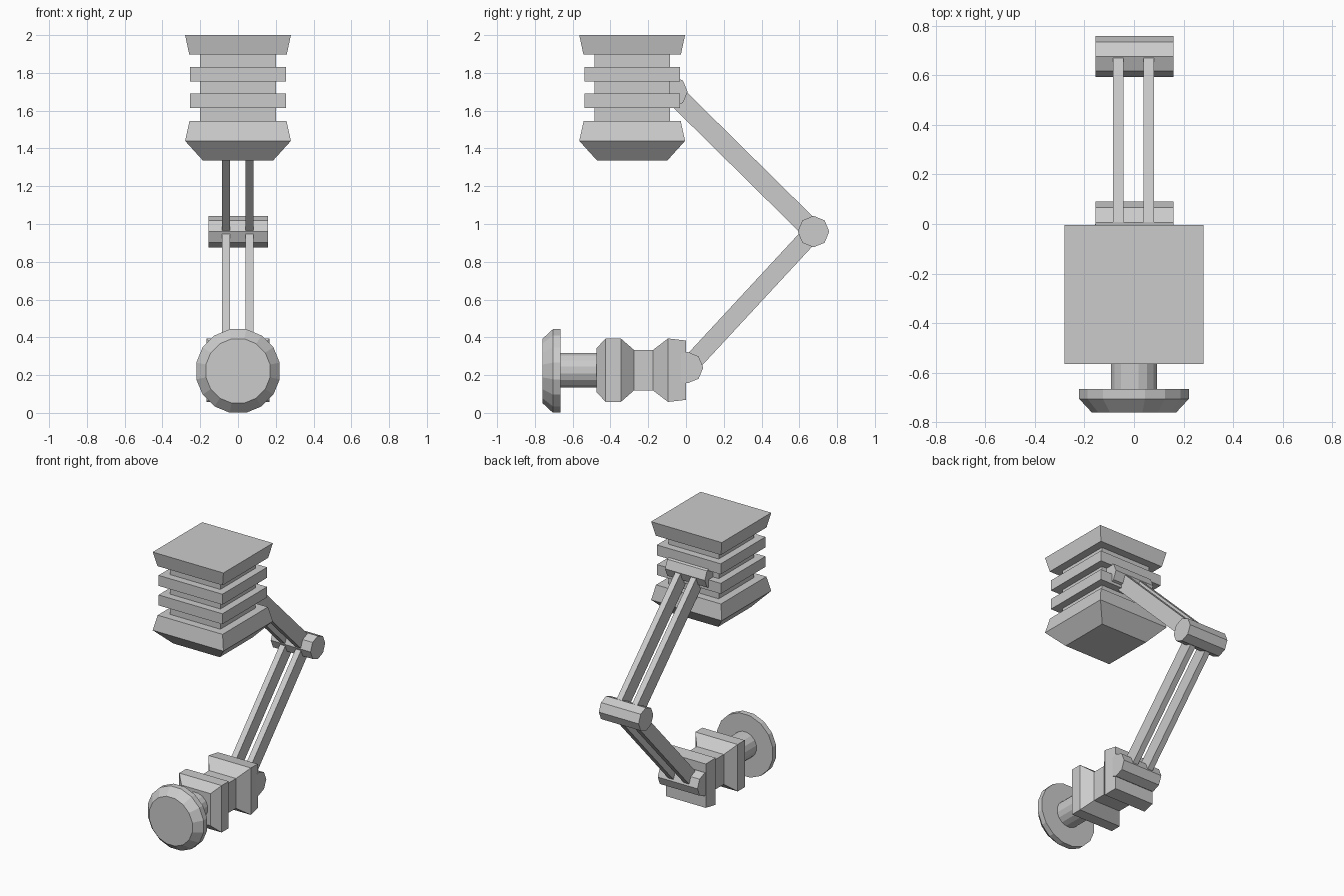
import bpy, bmesh, math
from mathutils import Vector, Matrix

if "Cube" in bpy.data.objects:
    bpy.data.objects.remove(bpy.data.objects["Cube"])

grey = bpy.data.materials.new("light_grey")
grey.diffuse_color = (0.6, 0.6, 0.6, 1)
grey.use_nodes = True
grey.node_tree.nodes["Principled BSDF"].inputs["Base Color"].default_value = grey.diffuse_color


def loft(name, sides, profile, matrix, turn=0.5):
    """Stack regular rings of (apothem, height) along local z and cap the ends."""
    bm = bmesh.new()
    rings = []
    for a, h in profile:
        r = a / math.cos(math.pi / sides)
        rings.append([bm.verts.new((r * math.cos(2 * math.pi * (i + turn) / sides),
                                    r * math.sin(2 * math.pi * (i + turn) / sides), h))
                      for i in range(sides)])
    for lo, hi in zip(rings, rings[1:]):
        for i in range(sides):
            j = (i + 1) % sides
            bm.faces.new((lo[i], lo[j], hi[j], hi[i]))
    bm.faces.new(rings[0][::-1])
    bm.faces.new(rings[-1])
    bm.transform(matrix)
    return finish(name, bm)


def finish(name, bm):
    bmesh.ops.recalc_face_normals(bm, faces=bm.faces)
    mesh = bpy.data.meshes.new(name)
    bm.to_mesh(mesh)
    bm.free()
    mesh.materials.append(grey)
    ob = bpy.data.objects.new(name, mesh)
    bpy.context.collection.objects.link(ob)
    return ob


def bar(name, x, width, thick, start, end):
    """Flat bar between two (y, z) points."""
    a, b = Vector((x, *start)), Vector((x, *end))
    d = b - a
    bm = bmesh.new()
    bmesh.ops.create_cube(bm, size=1)
    bm.transform(Matrix.Translation((a + b) / 2)
                 @ Matrix.Rotation(math.atan2(d.z, d.y), 4, 'X')
                 @ Matrix.Diagonal((width, d.length, thick, 1)))
    return finish(name, bm)


# Ribbed square shoulder block
loft("shoulder_block", 4, [
    (0.185, 1.335), (0.28, 1.44), (0.257, 1.545), (0.20, 1.545),
    (0.20, 1.615), (0.253, 1.615), (0.253, 1.69), (0.20, 1.69),
    (0.20, 1.755), (0.253, 1.755), (0.253, 1.83), (0.20, 1.83),
    (0.20, 1.897), (0.258, 1.897), (0.28, 2.0)],
    Matrix.Translation((0, -0.285, 0)))

# Octagonal hinge pins running across x
shoulder, elbow, wrist = (-0.075, 1.70), (0.675, 0.96), (0.008, 0.24)
for name, (y, z) in (("shoulder_pin", shoulder), ("elbow_pin", elbow), ("wrist_pin", wrist)):
    loft(name, 8, [(0.077, -0.155), (0.077, 0.16)],
         Matrix.Translation((0, y, z)) @ Matrix.Rotation(math.pi / 2, 4, 'Y'), turn=0)

# Paired arm bars
for side, x in (("left", -0.064), ("right", 0.06)):
    bar("upper_arm_" + side, x, 0.042, 0.108, shoulder, elbow)
    bar("lower_arm_" + side, x, 0.042, 0.098, wrist, elbow)

# Wrist parts run along y
along_y = Matrix.Translation((0, 0, 0.226)) @ Matrix.Rotation(-math.pi / 2, 4, 'X')
loft("wrist_block", 4, [
    (0.115, -0.475), (0.168, -0.425), (0.168, -0.345), (0.107, -0.275),
    (0.107, -0.175), (0.168, -0.095), (0.157, 0.0)], along_y)
loft("plunger_rod", 16, [(0.092, -0.69), (0.092, -0.46)], along_y)
loft("plunger_disc", 16, [(0.17, -0.76), (0.221, -0.705), (0.221, -0.665)],
     Matrix.Translation((0, 0, -0.004)) @ along_y)
